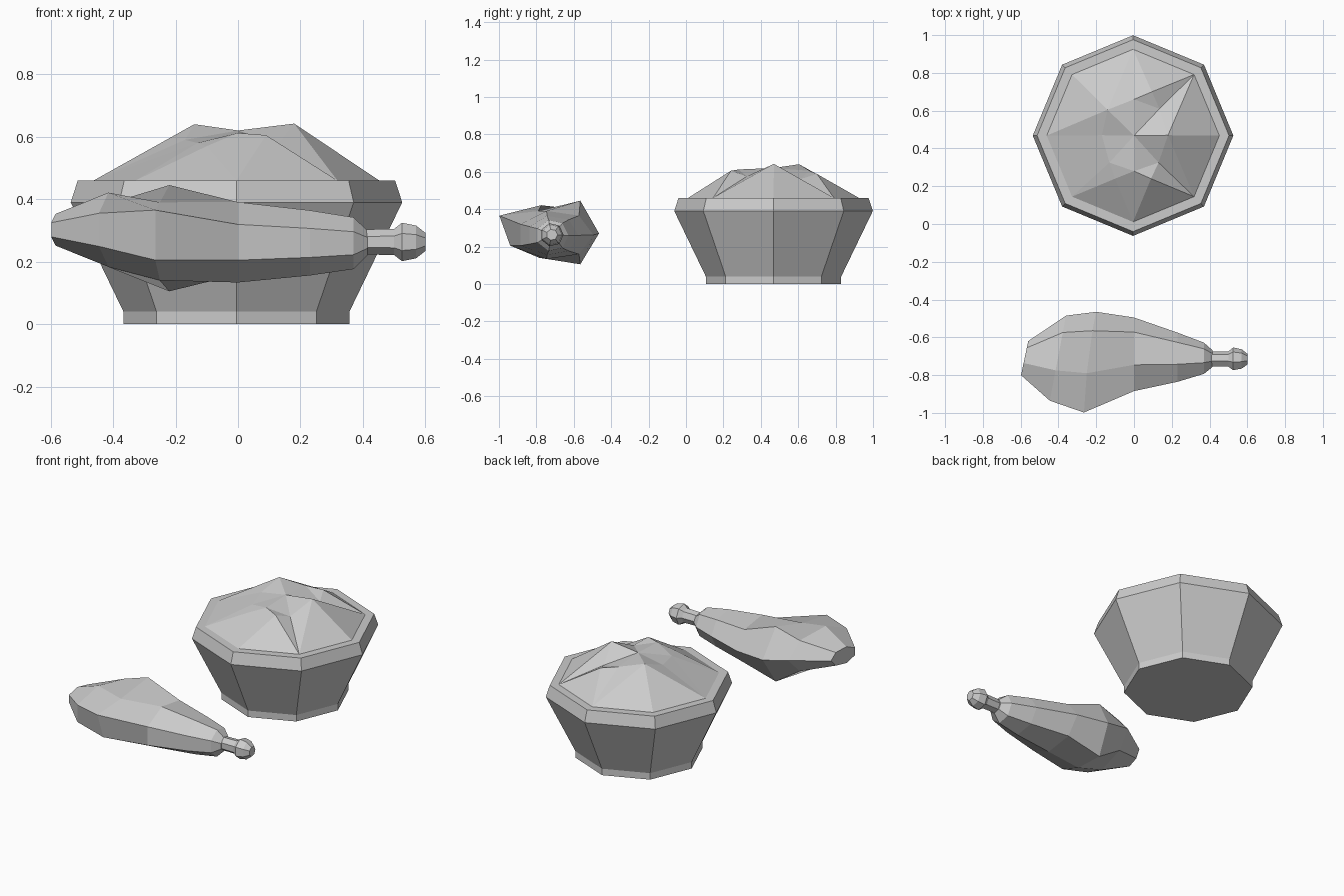
import bpy
from math import cos, sin, pi

if "Cube" in bpy.data.objects:
    bpy.data.objects.remove(bpy.data.objects["Cube"])


def make(name, verts, faces):
    me = bpy.data.meshes.new(name)
    me.from_pydata(verts, [], faces)
    ob = bpy.data.objects.new(name, me)
    bpy.context.collection.objects.link(ob)
    return ob


def loft(name, rings, caps=(True, True)):
    """Bridge rings of equal point count, optionally capping the ends."""
    n = len(rings[0])
    verts = [p for r in rings for p in r]
    faces = [(a * n + i, a * n + (i + 1) % n, (a + 1) * n + (i + 1) % n, (a + 1) * n + i)
             for a in range(len(rings) - 1) for i in range(n)]
    if caps[0]:
        faces.append(tuple(reversed(range(n))))
    if caps[1]:
        faces.append(tuple(range(len(verts) - n, len(verts))))
    return make(name, verts, faces)


CX, CY = -0.005, 0.468


def octagon(r, z):
    return [(CX + r * cos(k * pi / 4), CY + r * sin(k * pi / 4), z) for k in range(8)]


# Octagonal bowl with bevelled rim
bowl_profile = [(0.362, 0), (0.362, 0.04), (0.531, 0.39), (0.508, 0.46), (0.457, 0.46)]
loft("bowl", [octagon(r, z) for r, z in bowl_profile], (True, False))

# Lumpy filling: rim ring, inner ring, centre, and one crease point per sector
outer = octagon(0.457, 0.46)
inner = [(.18, .47, .642), (.135, .61, .56), (0, .66, .605), (-.14, .605, .64),
         (-.17, .47, .59), (-.13, .325, .58), (0, .28, .612), (.13, .325, .575)]
diagonals = [(1, 0), (1, 2), (2, 3), (4, 3), (4, 5), (5, 6), (7, 6), (7, 0)]
bumps = {1: (.095, .70, .588), 5: (-.1, .24, .57), 6: (.09, .24, .605)}
verts = outer + inner + [(0, .468, .62)]
faces = []
for k, (o, i) in enumerate(diagonals):
    n = (k + 1) % 8
    mid = tuple((a + b) / 2 for a, b in zip(outer[o], inner[i]))
    verts.append(bumps.get(k, mid))
    m = len(verts) - 1
    loop = [k, n, 8 + n, 8 + k]
    faces += [(loop[j], loop[(j + 1) % 4], m) for j in range(4)]
    faces.append((8 + k, 8 + n, 16))
make("filling", verts, faces)


def heptagon(x, y, z, ry, rz, slant=0.0):
    """Seven-sided ring across the x axis, first corner toward +y."""
    angles = [k * 2 * pi / 7 for k in range(7)]
    return [(x + slant * cos(a), y + ry * cos(a), z + rz * sin(a)) for a in angles]


# Meat of the drumstick, with an uneven widest ring
widest = [(-.2, -.465, .27), (-.22, -.565, .445), (-.25, -.79, .39), (-.265, -.998, .365),
          (-.265, -.94, .205), (-.25, -.785, .14), (-.22, -.565, .105)]
loft("drumstick_meat", [
    heptagon(-.58, -.715, .302, .095, .052, .02),
    heptagon(-.405, -.722, .302, .237, .122, .045),
    widest,
    heptagon(0, -.70, .262, .205, .132),
    heptagon(.23, -.712, .26, .137, .107),
    heptagon(.37, -.715, .259, .087, .085),
    heptagon(.415, -.715, .26, .047, .04),
])

# Bone with rounded knob
bone = [(.40, .041), (.50, .043), (.525, .063), (.57, .054), (.6, .03)]
loft("drumstick_bone", [heptagon(x, -.717, .263, r, r) for x, r in bone])

# Consistent outward normals
import bmesh
for ob in bpy.data.objects:
    bm = bmesh.new()
    bm.from_mesh(ob.data)
    bmesh.ops.recalc_face_normals(bm, faces=bm.faces)
    bm.to_mesh(ob.data)
    bm.free()
